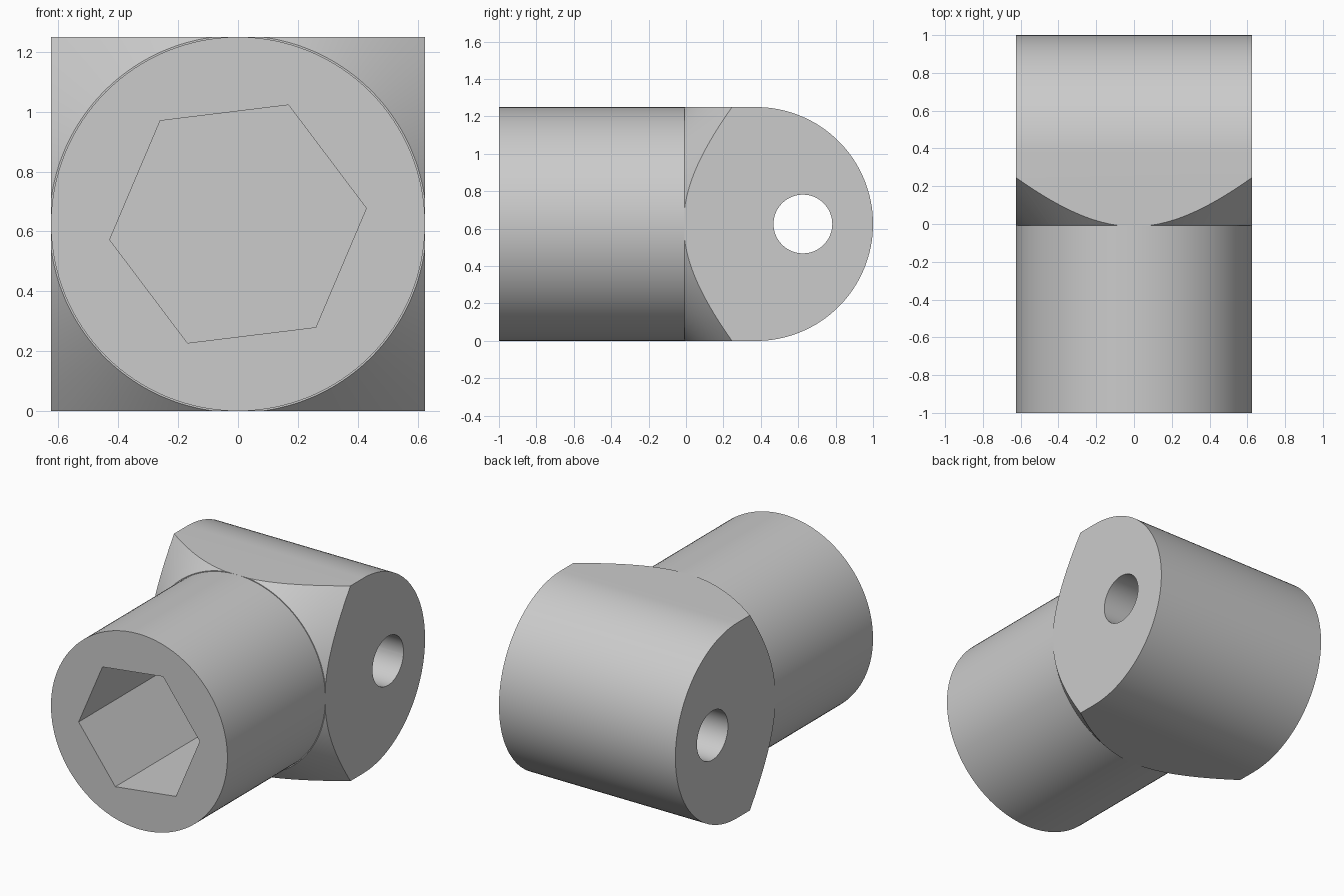
import bpy
import bmesh
from math import sin, cos, pi, radians

cube = bpy.data.objects.get("Cube")
if cube:
    bpy.data.objects.remove(cube, do_unlink=True)

R = 0.625        # outer radius, also the axis height
JOINT = -0.008   # where the shank meets the head

grey = bpy.data.materials.new("plain grey")
grey.use_nodes = True
grey.diffuse_color = (0.6, 0.6, 0.6, 1)
grey.node_tree.nodes["Principled BSDF"].inputs["Base Color"].default_value = (0.6, 0.6, 0.6, 1)


def arc(radius, count, start=0.0, sweep=2 * pi, closed=True):
    steps = count if closed else count - 1
    angles = [start + sweep * i / steps for i in range(count)]
    return [(radius * cos(a), radius * sin(a)) for a in angles]


def loft(name, ring_a, ring_b):
    """Closed solid between two rings with equal point counts."""
    bm = bmesh.new()
    a = [bm.verts.new(p) for p in ring_a]
    b = [bm.verts.new(p) for p in ring_b]
    bm.faces.new(a)
    bm.faces.new(b)
    for i in range(len(a)):
        j = (i + 1) % len(a)
        bm.faces.new((a[i], a[j], b[j], b[i]))
    bmesh.ops.recalc_face_normals(bm, faces=bm.faces)
    mesh = bpy.data.meshes.new(name)
    bm.to_mesh(mesh)
    bm.free()
    mesh.materials.append(grey)
    obj = bpy.data.objects.new(name, mesh)
    bpy.context.collection.objects.link(obj)
    return obj


def along_y(name, r1, y1, r2, y2, sides, start=0.0):
    return loft(name,
                [(x, y1, R + z) for x, z in arc(r1, sides, start)],
                [(x, y2, R + z) for x, z in arc(r2, sides, start)])


def along_x(name, profile, half):
    return loft(name,
                [(-half, y, R + z) for y, z in profile],
                [(half, y, R + z) for y, z in profile])


def combine(target, tool, operation):
    mod = target.modifiers.new(operation, "BOOLEAN")
    mod.operation = operation
    mod.solver = "EXACT"
    mod.object = tool
    bpy.ops.object.select_all(action="DESELECT")
    bpy.context.view_layer.objects.active = target
    target.select_set(True)
    bpy.ops.object.modifier_apply(modifier=mod.name)
    bpy.data.objects.remove(tool, do_unlink=True)


# Round shank with a deep, slightly turned hexagonal socket
shank = along_y("shank", R, -1, R, JOINT, 128)
socket = along_y("socket_cutter", 0.432, -1.2, 0.432, 0.2, 6, radians(7))
combine(shank, socket, "DIFFERENCE")

# Head: rounded block across x, its front trimmed by a 45 degree cone
outline = [(0.375 + y, z) for y, z in arc(R, 65, -pi / 2, pi, closed=False)]
head = along_x("head", outline + [(-0.1, R), (-0.1, -R)], R)
cone = along_y("cone_trimmer", 0.63, JOINT, 0.63 + 1.2, JOINT + 1.2, 192)
combine(head, cone, "INTERSECT")

# Cross hole through the head
hole = [(0.625 + y, z) for y, z in arc(0.157, 64)]
combine(head, along_x("hole_cutter", hole, 1), "DIFFERENCE")

# Smooth curved walls, sharp rims
for part in (shank, head):
    bpy.ops.object.select_all(action="DESELECT")
    bpy.context.view_layer.objects.active = part
    part.select_set(True)
    bpy.ops.object.shade_smooth_by_angle(angle=radians(25))
